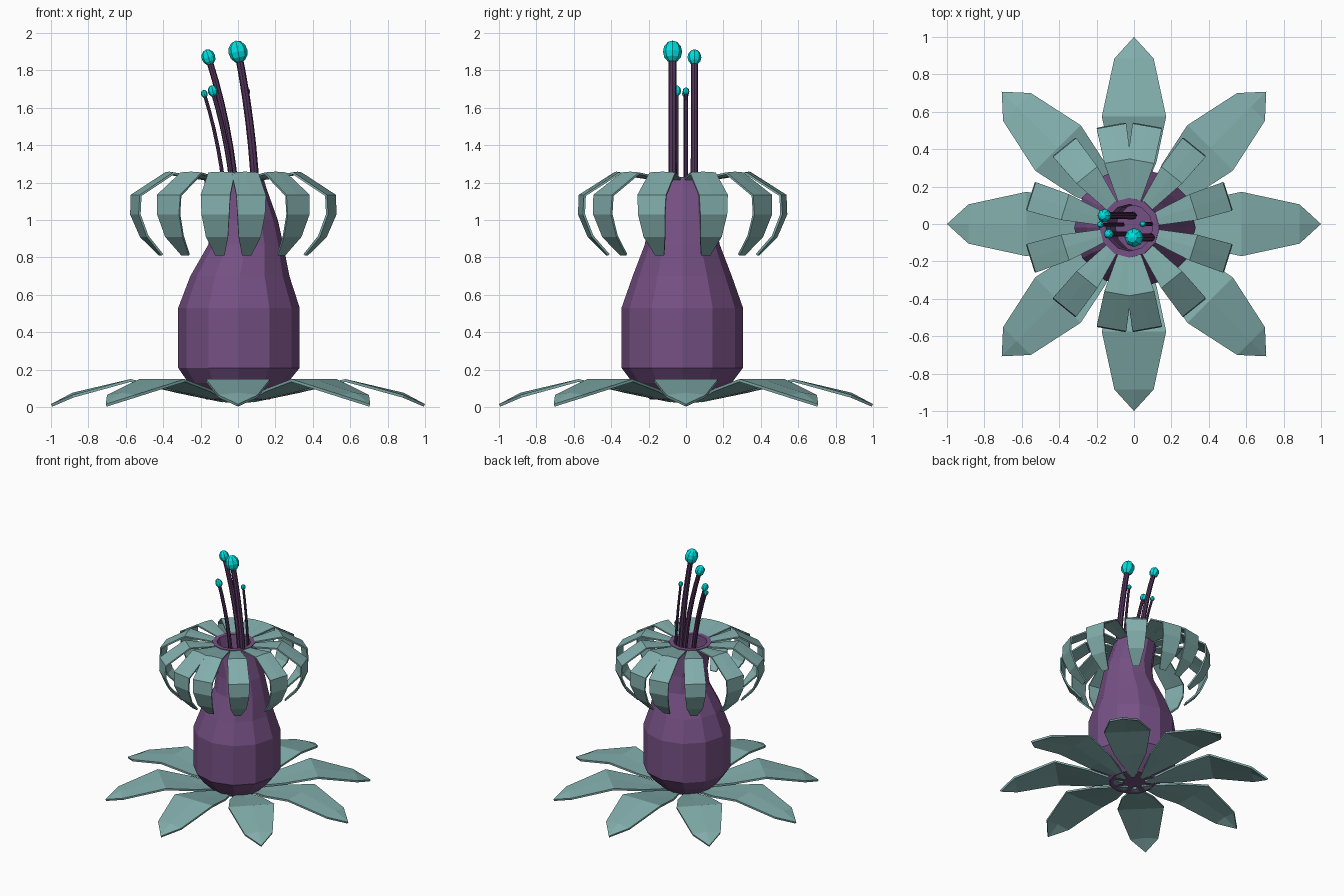
import bpy, bmesh
from math import sin, cos, pi, radians
from mathutils import Matrix, Vector

if "Cube" in bpy.data.objects:
    bpy.data.objects.remove(bpy.data.objects["Cube"])


def material(name, rgb):
    m = bpy.data.materials.new(name)
    m.diffuse_color = (*rgb, 1)
    m.use_nodes = True
    m.node_tree.nodes["Principled BSDF"].inputs["Base Color"].default_value = m.diffuse_color
    return m


TEAL = material("teal", (0.22, 0.42, 0.41))
PURPLE = material("purple", (0.18, 0.08, 0.23))
DARK = material("dark_purple", (0.09, 0.035, 0.11))
CYAN = material("cyan", (0.0, 0.75, 0.75))


def finish(name, bm, mat):
    me = bpy.data.meshes.new(name)
    bm.to_mesh(me)
    bm.free()
    me.materials.append(mat)
    ob = bpy.data.objects.new(name, me)
    bpy.context.collection.objects.link(ob)
    return ob


def skin(name, rings, sides, mat):
    """Closed tube through rings of (centre, radius)."""
    bm = bmesh.new()
    loops = [[bm.verts.new((c[0] + r * cos(2 * pi * k / sides),
                            c[1] + r * sin(2 * pi * k / sides), c[2]))
              for k in range(sides)] for c, r in rings]
    for a, b in zip(loops, loops[1:]):
        for k in range(sides):
            n = (k + 1) % sides
            bm.faces.new((a[k], a[n], b[n], b[k]))
    bm.faces.new(loops[0][::-1])
    bm.faces.new(loops[-1])
    return finish(name, bm, mat)


def blades(name, rows, angles, centre, thick):
    """Copies of one leaf, rows are (radius, half width, height, ridge lift)."""
    bm = bmesh.new()
    for a in angles:
        mat = Matrix.Translation(centre) @ Matrix.Rotation(radians(a), 4, 'Z')
        grid = [[bm.verts.new(mat @ Vector((r, s * w, z + (lift if s == 0 else 0))))
                 for s in (-1, 0, 1)] for r, w, z, lift in rows]
        for p, q in zip(grid, grid[1:]):
            for j in (0, 1):
                bm.faces.new((p[j], q[j], q[j + 1], p[j + 1]))
    bmesh.ops.remove_doubles(bm, verts=bm.verts, dist=0.0005)
    ob = finish(name, bm, TEAL)
    mod = ob.modifiers.new("thickness", 'SOLIDIFY')
    mod.thickness = thick
    mod.offset = -1
    return ob


# Bulb with bent hollow neck: z, radius, centre x
bulb = [(0.04, 0.17, 0), (0.13, 0.265, 0), (0.21, 0.325, 0.005), (0.53, 0.325, 0.005),
        (0.70, 0.265, 0.01), (0.87, 0.20, 0.042), (1.00, 0.178, 0.035),
        (1.17, 0.162, -0.01), (1.23, 0.16, -0.025), (1.23, 0.125, -0.025),
        (1.12, 0.12, -0.005), (0.92, 0.13, 0.03)]
skin("bulb", [((x, -0.02, z), r) for z, r, x in bulb], 12, PURPLE)

# Eight spreading leaves at the base
blades("base_leaves",
       [(0.08, 0.012, 0.04, 0), (0.33, 0.12, 0.098, -0.006), (0.575, 0.172, 0.15, 0),
        (0.885, 0.105, 0.065, 0.012), (1.0, 0, 0.016, 0)],
       [45 * k for k in range(8)], (0, 0, 0), 0.015)

# Crown of drooping petals around the mouth
quarter = [17.5, 51, 80]
angles = [b + s * a for b, s in ((0, 1), (180, -1), (180, 1), (360, -1)) for a in quarter]
blades("crown_petals",
       [(0.15, 0.036, 1.225, 0), (0.36, 0.072, 1.255, 0.004), (0.55, 0.08, 1.135, 0),
        (0.555, 0.075, 1.03, 0), (0.505, 0.06, 0.91, 0), (0.41, 0.025, 0.81, 0)],
       angles, (-0.025, -0.018, 0), 0.012)

# Stamens: root x, tip x, y, tip z, stalk radius, head radius
stamens = [(0.10, 0.0, -0.072, 1.90, 0.024, 0.054),
           (-0.005, -0.158, 0.045, 1.87, 0.021, 0.039),
           (-0.06, -0.18, -0.003, 1.675, 0.011, 0.019),
           (-0.015, -0.135, -0.053, 1.69, 0.015, 0.028),
           (0.10, 0.047, 0.0, 1.688, 0.011, 0.019)]
for i, (x0, x1, y, z1, r, head) in enumerate(stamens, 1):
    rings = []
    for k in range(9):
        t = k / 8
        rings.append(((x0 + (x1 - x0) * t * t, y, 0.9 + (z1 - 0.9) * t), r * (1 - 0.15 * t)))
    skin(f"stamen_stalk_{i}", rings, 8, DARK)
    bm = bmesh.new()
    bmesh.ops.create_uvsphere(bm, u_segments=8, v_segments=6, radius=head)
    lean = Matrix.Rotation((x1 - x0) * 2, 4, 'Y')
    bm.transform(Matrix.Translation((x1, y, z1)) @ lean @ Matrix.Diagonal((0.95, 0.95, 1.12, 1)))
    finish(f"stamen_head_{i}", bm, CYAN)
